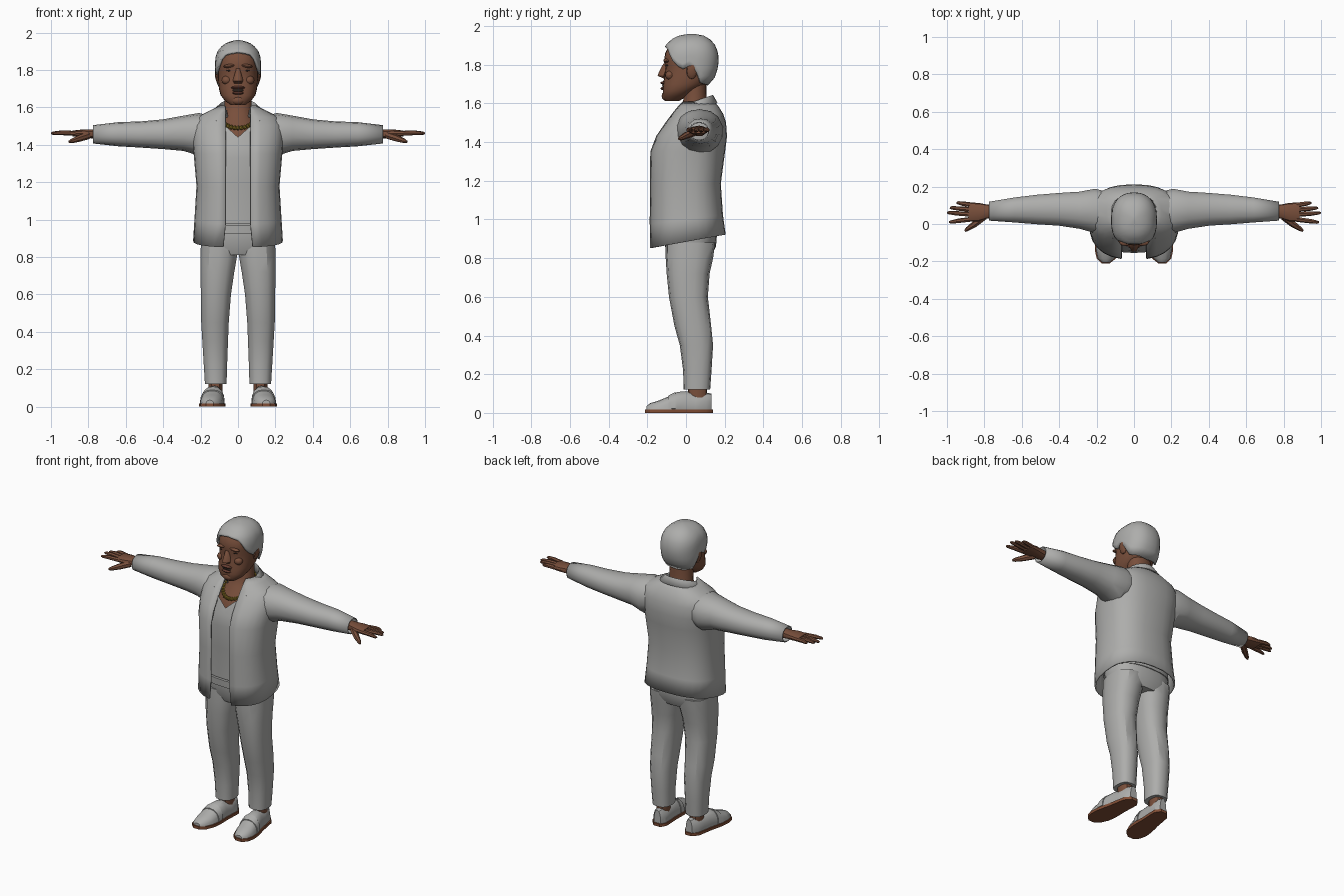
import bpy, bmesh, math
from mathutils import Vector, Matrix


def material(name, rgb):
    m = bpy.data.materials.new(name)
    m.diffuse_color = (*rgb, 1)
    return m


GREY = material("cloth grey", (0.42, 0.42, 0.41))
SKIN = material("skin brown", (0.19, 0.078, 0.044))
LIP = material("lip brown", (0.13, 0.045, 0.03))
SOLE = material("sole brown", (0.22, 0.075, 0.035))
GOLD = material("gold", (0.26, 0.17, 0.02))
DARK = material("eye dark", (0.03, 0.02, 0.015))


def finish(name, bm, mat, thick=0, angle=32):
    bmesh.ops.remove_doubles(bm, verts=bm.verts, dist=0.0002)
    bmesh.ops.recalc_face_normals(bm, faces=bm.faces)
    me = bpy.data.meshes.new(name)
    bm.to_mesh(me)
    bm.free()
    for p in me.polygons:
        p.use_smooth = True
    me.set_sharp_from_angle(angle=math.radians(angle))
    me.materials.append(mat)
    ob = bpy.data.objects.new(name, me)
    bpy.context.collection.objects.link(ob)
    if thick:
        mod = ob.modifiers.new("thickness", 'SOLIDIFY')
        mod.thickness = thick
        mod.offset = 0
    return ob


def loft(name, rings, mat, closed=True, caps=(True, True), thick=0, angle=32):
    bm = bmesh.new()
    vs = [[bm.verts.new(p) for p in r] for r in rings]
    n = len(vs[0])
    for a, b in zip(vs, vs[1:]):
        for i in range(n if closed else n - 1):
            j = (i + 1) % n
            bm.faces.new((a[i], a[j], b[j], b[i]))
    if closed and caps[0]:
        bm.faces.new(vs[0])
    if closed and caps[1]:
        bm.faces.new(vs[-1])
    return finish(name, bm, mat, thick, angle)


def sp(v, e):
    return math.copysign(abs(v) ** e, v)


def oval(u0, u1, v0, v1, n=14, e=0.85):
    """Rounded outline filling the given box."""
    out = []
    for i in range(n):
        a = 2 * math.pi * i / n
        out.append(((u0 + u1) / 2 + (u1 - u0) / 2 * sp(math.sin(a), e),
                    (v0 + v1) / 2 - (v1 - v0) / 2 * sp(math.cos(a), e)))
    return out


def lerp_table(t, key):
    if key <= t[0][0]:
        return t[0][1:]
    for a, b in zip(t, t[1:]):
        if key <= b[0]:
            f = (key - a[0]) / (b[0] - a[0])
            return [x + (y - x) * f for x, y in zip(a[1:], b[1:])]
    return t[-1][1:]


def body_rings(table, n=24, e=0.8):
    """Rows are z, front y, back y, half width."""
    return [[(x, y, z) for x, y in oval(-w, w, f, b, n, e)] for z, f, b, w in table]


def ball(name, loc, scale, mat, rot=0):
    bm = bmesh.new()
    bmesh.ops.create_uvsphere(bm, u_segments=12, v_segments=8, radius=1, matrix=Matrix.Translation(loc)
                              @ Matrix.Rotation(rot, 4, 'Y') @ Matrix.Diagonal((*scale, 1)))
    return finish(name, bm, mat)


def tube(name, pts, mat, n=7):
    """Rows are position and radius."""
    d = (Vector(pts[-1][0]) - Vector(pts[0][0])).normalized()
    u = d.cross(Vector((0, 0, 1))).normalized()
    v = d.cross(u)
    loft(name, [[Vector(p) + r * (u * math.cos(a) + v * math.sin(a))
                 for a in (2 * math.pi * i / n for i in range(n))] for p, r in pts], mat)


# Jacket with an open front
BODY = [(0.885, -0.185, 0.20, 0.235), (1.0, -0.186, 0.186, 0.228), (1.18, -0.186, 0.175, 0.217),
        (1.35, -0.183, 0.197, 0.232), (1.43, -0.152, 0.207, 0.24), (1.50, -0.103, 0.202, 0.24),
        (1.545, -0.07, 0.187, 0.215), (1.58, -0.045, 0.165, 0.145), (1.605, -0.03, 0.14, 0.095)]
rings = []
for z, f, b, w in BODY:
    gap = 0.066 + 0.012 * max(0, (1.0 - z) / 0.115)
    a0 = math.asin((gap / w) ** (1 / 0.8))
    row = []
    for i in range(27):
        a = a0 + (2 * math.pi - 2 * a0) * i / 26
        y = (f + b) / 2 - (b - f) / 2 * sp(math.cos(a), 0.8)
        shear = 0.18 * y * max(0, (1.25 - z) / 0.365)
        row.append((w * sp(math.sin(a), 0.8), y, z + shear))
    rings.append(row)
loft("jacket", rings, GREY, closed=False, thick=0.01)

# Collar: inner stand, top fold, outer flap
rows = [[], [], []]
for i in range(19):
    a = math.radians(38 + 284 * i / 18)
    back = (1 - math.cos(a)) / 2
    s, c = math.sin(a), -math.cos(a)
    tip = max(0, 1 - min(i, 18 - i) / 3)
    rows[0].append((0.09 * s, 0.045 + 0.085 * c, 1.54 + 0.05 * back))
    rows[1].append((0.10 * s, 0.045 + 0.095 * c, 1.575 + 0.065 * back))
    rows[2].append(((0.135 + 0.05 * tip) * s, 0.045 + (0.115 + 0.04 * tip) * c,
                    1.555 + 0.045 * back - 0.035 * tip))
loft("collar", rows, GREY, closed=False, thick=0.008)

# Undershirt with scooped neckline
shirt = body_rings([(0.98, -0.135, 0.15, 0.195), (1.18, -0.14, 0.15, 0.19), (1.33, -0.155, 0.165, 0.195),
                    (1.40, -0.145, 0.17, 0.19), (1.44, -0.128, 0.17, 0.17)])
shirt[-1] = [(x, y + 0.4 * min(0.06, abs(x) * 0.5), z + 0.9 * min(0.08, abs(x))) for x, y, z in shirt[-1]]
loft("undershirt", shirt, GREY, caps=(True, False))

# Chest and neck skin
loft("neck", body_rings([(1.36, -0.125, 0.12, 0.12), (1.44, -0.115, 0.13, 0.13), (1.50, -0.08, 0.13, 0.11),
                         (1.55, -0.04, 0.12, 0.085), (1.60, -0.015, 0.108, 0.074),
                         (1.72, -0.01, 0.105, 0.075)], 18, 0.95), SKIN)

# Necklace
for k, n in enumerate((30,)):
    bm = bmesh.new()
    for i in range(n):
        a = 2 * math.pi * i / n
        back = (1 - math.cos(a)) / 2
        p = (0.088 * math.sin(a), 0.02 - 0.115 * math.cos(a), 1.49 + 0.10 * back)
        bmesh.ops.create_icosphere(bm, subdivisions=1, radius=0.0135, matrix=Matrix.Translation(p))
    finish("necklace", bm, GOLD)

# Trousers: hips, belt and legs
loft("trouser_hips", body_rings([(0.81, -0.085, 0.13, 0.17), (0.86, -0.108, 0.155, 0.197),
                                 (0.92, -0.115, 0.16, 0.20), (1.0, -0.12, 0.15, 0.195)]), GREY)
loft("belt", body_rings([(0.925, -0.132, 0.165, 0.203), (0.97, -0.135, 0.16, 0.202)]), GREY)
LEG = [(0.12, 0.06, 0.178, -0.012, 0.125), (0.22, 0.057, 0.184, -0.015, 0.132),
       (0.35, 0.052, 0.192, -0.032, 0.14), (0.45, 0.048, 0.198, -0.06, 0.13),
       (0.60, 0.036, 0.20, -0.088, 0.113), (0.72, 0.018, 0.203, -0.10, 0.122),
       (0.80, 0.004, 0.203, -0.105, 0.14), (0.88, 0.0, 0.20, -0.105, 0.15)]
# Jacket sleeves: x, y range, z range
SLEEVE = [(0.13, -0.04, 0.17, 1.37, 1.55), (0.21, -0.048, 0.188, 1.345, 1.567),
          (0.29, -0.025, 0.172, 1.37, 1.553), (0.40, -0.008, 0.165, 1.38, 1.533),
          (0.52, 0.0, 0.155, 1.388, 1.522), (0.64, 0.01, 0.14, 1.395, 1.518),
          (0.775, 0.02, 0.117, 1.41, 1.502)]
PALM = [(0.74, 0.035, 0.10, 1.43, 1.485), (0.79, 0.028, 0.105, 1.435, 1.482),
        (0.83, 0.014, 0.113, 1.438, 1.482), (0.885, 0.012, 0.115, 1.445, 1.476)]
FINGERS = [("index", 0.025, 0.99, 0.01), ("middle", 0.051, 1.0, 0.06),
           ("ring", 0.077, 0.985, 0.086), ("little", 0.102, 0.95, 0.113)]
# Shoe sections: y, half width, top z
SHOE = [(-0.205, 0.022, 0.035), (-0.185, 0.045, 0.05), (-0.14, 0.06, 0.064), (-0.09, 0.062, 0.085),
        (-0.045, 0.057, 0.108), (0.0, 0.051, 0.112), (0.05, 0.048, 0.1), (0.105, 0.044, 0.104),
        (0.132, 0.024, 0.10)]


def shoe_x(y):
    return 0.128 - 0.11 * y


for s, side in ((1, "left"), (-1, "right")):
    loft(side + "_trouser_leg", [[(s * x, y, z) for x, y in oval(a, b, c, d, 14, 0.8)]
                                 for z, a, b, c, d in LEG], GREY)
    loft(side + "_sleeve", [[(s * x, y, z) for y, z in oval(*r, 14, 0.9)] for x, *r in SLEEVE],
         GREY, caps=(True, False), thick=0.006)
    loft(side + "_palm", [[(s * x, y, z) for y, z in oval(*r, 12, 0.8)] for x, *r in PALM], SKIN)
    for name, y0, x1, y1 in FINGERS:
        tube(f"{side}_{name}_finger", [((s * 0.87, y0, 1.461), 0.0135),
                                       ((s * (x1 * 0.6 + 0.348), y0 * 0.4 + y1 * 0.6, 1.464), 0.0125),
                                       ((s * (x1 - 0.01), y1, 1.462), 0.009), ((s * x1, y1, 1.461), 0.004)], SKIN)
    tube(side + "_thumb", [((s * 0.80, 0.04, 1.45), 0.02), ((s * 0.85, 0.0, 1.434), 0.018),
                           ((s * 0.89, -0.027, 1.42), 0.012), ((s * 0.903, -0.037, 1.416), 0.006)], SKIN)
    # Loafers
    loft(side + "_shoe", [[(s * (shoe_x(y) + x), y, max(z, 0.012)) for x, z in oval(-w, w, -h * 0.6, h, 16, 0.85)]
                          for y, w, h in SHOE], GREY)
    loft(side + "_shoe_strap", [[(s * (shoe_x(y) + x), y, max(z, 0.02)) for x, z in
                                 oval(-w - 0.004, w + 0.004, -h * 0.6, h + 0.005, 16, 0.85)]
                                for y, w, h in ((-0.09, 0.062, 0.085), (-0.055, 0.059, 0.103))], GREY)
    loft(side + "_shoe_sole", [[(s * (shoe_x(y) + x), y, z) for x, z in
                                ((-w, 0), (w, 0), (w, 0.018), (-w, 0.018))]
                               for y, w in [(-0.212, 0.02)] + [(y, w + 0.006) for y, w, h in SHOE] + [(0.14, 0.02)]],
         SOLE)
    loft(side + "_ankle", [[(s * x, y, z) for x, y in oval(0.083, 0.157, 0.01, 0.108, 12)]
                           for z in (0.06, 0.17)], SKIN)

# Head
HEAD = [(1.612, -0.108, -0.035, 0.038), (1.635, -0.12, 0.0, 0.07), (1.665, -0.12, 0.045, 0.093),
        (1.70, -0.118, 0.105, 0.102), (1.74, -0.112, 0.135, 0.106), (1.785, -0.106, 0.148, 0.107),
        (1.815, -0.114, 0.152, 0.107), (1.86, -0.108, 0.15, 0.106), (1.90, -0.088, 0.135, 0.094),
        (1.93, -0.055, 0.105, 0.066), (1.945, -0.005, 0.06, 0.025)]
loft("head", body_rings(HEAD, 24, 0.85), SKIN)

# Hair cap with a shaped hairline
LINE = [(0, 1.893), (32, 1.882), (48, 1.85), (62, 1.80), (80, 1.775), (92, 1.80), (108, 1.74),
        (125, 1.705), (180, 1.695)]
HAIR = [(z, f - 0.011, b + 0.011, w + 0.01) for z, f, b, w in HEAD[:-1]]
HAIR += [(1.945, -0.035, 0.09, 0.05), (1.954, 0.02, 0.04, 0.008)]
rings = [[] for _ in range(10)]
for i in range(32):
    a = 2 * math.pi * i / 32
    deg = min(math.degrees(a), 360 - math.degrees(a))
    low = lerp_table(LINE, deg)[0]
    for k in range(10):
        z = low + (1.954 - low) * (1 - (1 - k / 9) ** 1.5)
        f, b, w = lerp_table(HAIR, z)
        grow = 0.8 if k == 0 and deg > 100 else 1
        rings[k].append((w * sp(math.sin(a), 0.85), (f + b) / 2 - (b - f) / 2 * sp(math.cos(a), 0.85), z))
loft("hair", rings, GREY, caps=(False, True), thick=0.012)

# Nose
bm = bmesh.new()
for p in ((0.009, -0.116, 1.808), (0.008, -0.142, 1.757), (0.012, -0.147, 1.742), (0.028, -0.116, 1.742),
          (0.022, -0.108, 1.765), (0.02, -0.113, 1.728), (0.005, -0.09, 1.79)):
    for s in (1, -1):
        bm.verts.new((s * p[0], p[1], p[2]))
bmesh.ops.convex_hull(bm, input=bm.verts)
finish("nose", bm, SKIN)

# Mouth, chin, brows, eyes, cheeks and ears
ball("upper_lip", (0, -0.115, 1.706), (0.037, 0.017, 0.009), LIP)
ball("lower_lip", (0, -0.115, 1.677), (0.032, 0.017, 0.009), LIP)
ball("mouth", (0, -0.113, 1.692), (0.033, 0.01, 0.01), DARK)
ball("chin", (0, -0.105, 1.638), (0.035, 0.021, 0.024), SKIN)
for s, side in ((1, "left"), (-1, "right")):
    ball(side + "_brow", (s * 0.045, -0.1, 1.822), (0.034, 0.017, 0.01), SKIN, s * 0.12)
    ball(side + "_eye", (s * 0.044, -0.094, 1.797), (0.018, 0.009, 0.005), DARK)
    ball(side + "_cheek", (s * 0.06, -0.082, 1.745), (0.028, 0.025, 0.024), SKIN)
    ball(side + "_ear", (s * 0.11, 0.03, 1.768), (0.013, 0.028, 0.042), SKIN, s * 0.15)
